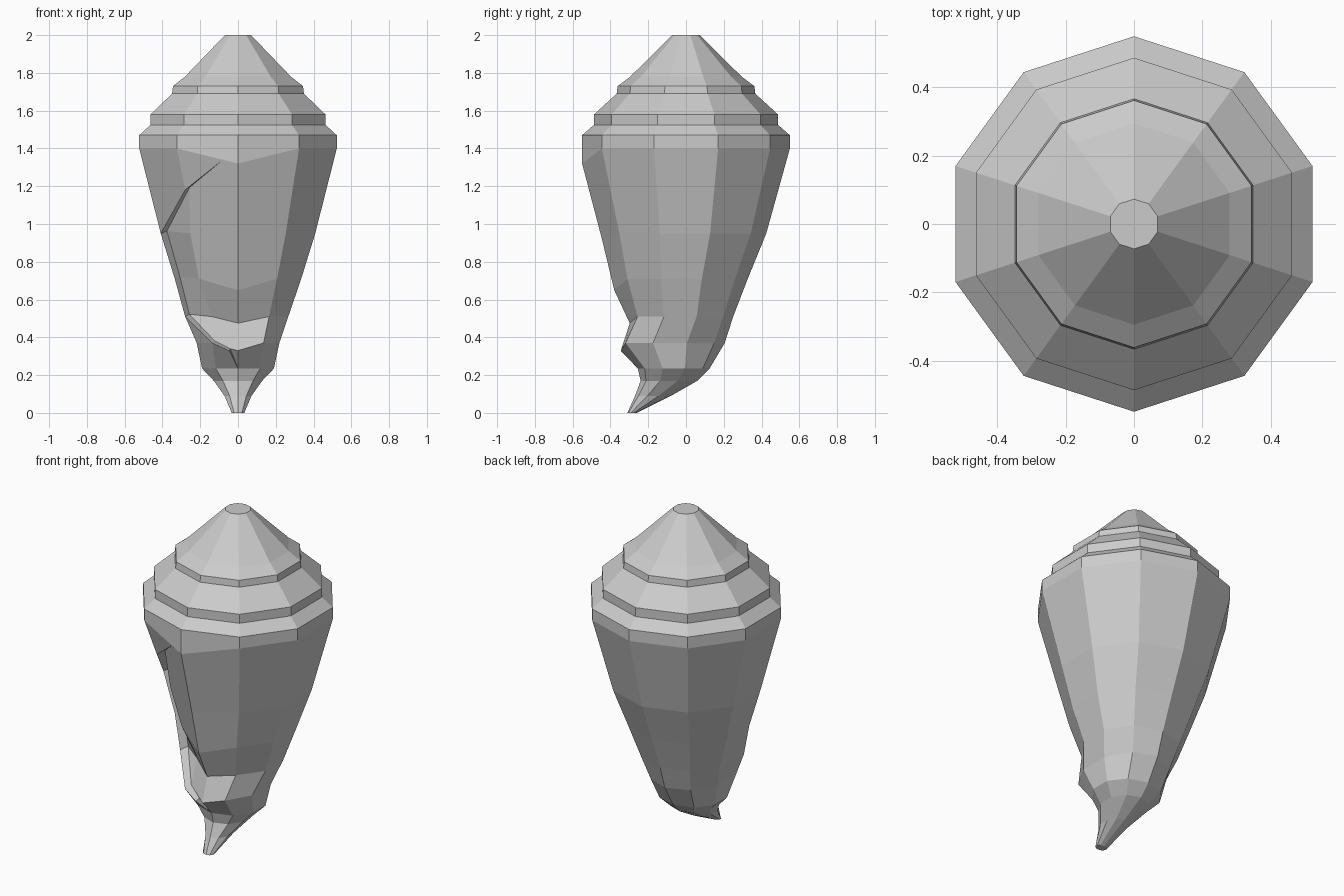
import bpy, bmesh, math

old = bpy.data.objects.get("Cube")
if old:
    bpy.data.objects.remove(old, do_unlink=True)

SIDES = 10
# Rings from spire to tip: height, x radius, y radius, y centre
RINGS = {
    "apex": (2.0, .073, .073, 0), "spire": (1.78, .295, .295, 0),
    "tier1_top": (1.73, .362, .362, 0), "tier1_low": (1.69, .367, .367, 0),
    "tier2_top": (1.58, .487, .487, 0), "tier2_low": (1.525, .487, .487, 0),
    "shoulder": (1.47, .55, .55, 0), "body": (1.4, .55, .55, 0),
    "upper": (.95, .43, .43, -.005), "middle": (.71, .352, .352, -.025),
    "lower": (.51, .28, .28, -.03), "bulge": (.37, .23, .29, -.085),
    "neck": (.235, .2, .19, -.065), "throat": (.17, .135, .15, -.09),
    "canal": (.09, .075, .095, -.175), "tip": (0, .035, .025, -.285),
}
# Front ridge corners sit lower than their rings: y, z
RIDGE = {"body": (-.55, 1.32), "upper": (-.445, .92), "middle": (-.38, .65),
         "lower": (-.298, .475), "bulge": (-.345, .33)}

bm = bmesh.new()
V = {}
for name, (z, rx, ry, cy) in RINGS.items():
    for k in range(SIDES):
        a = math.tau * k / SIDES
        co = (rx * math.sin(a), cy - ry * math.cos(a), z)
        if k == 0 and name in RIDGE:
            co = (0, *RIDGE[name])
        V[name, k] = bm.verts.new(co)
V["lower", 8].co = (-.28, -.16, .51)


def face(*verts):
    bm.faces.new(verts)


# Outer wall, leaving out the two columns of the mouth
names = list(RINGS)
mouth_rings = ("shoulder", "body", "upper", "middle", "lower", "bulge")
for hi, lo in zip(names, names[1:]):
    for k in range(SIDES):
        n = (k + 1) % SIDES
        if k == 9 and hi in mouth_rings:
            continue
        if k == 8 and hi in mouth_rings[1:5]:
            continue
        face(V[hi, k], V[lo, k], V[lo, n], V[hi, n])
for end in ("apex", "tip"):
    face(*[V[end, k] for k in range(SIDES)])

# Outer wall around the mouth
corner = bm.verts.new((-.08, -.524, 1.34))
notch = bm.verts.new((-.28, -.385, 1.18))
chin = bm.verts.new((-.045, -.345, .328))
face(V["shoulder", 9], V["body", 9], corner, V["body", 0], V["shoulder", 0])
face(V["body", 9], notch, corner)
face(V["body", 8], V["upper", 8], notch, V["body", 9])
face(V["lower", 8], V["bulge", 8], V["bulge", 9])
face(V["bulge", 9], V["neck", 9], V["neck", 0], chin)

# Lip thickness
lip = [corner, notch, V["upper", 8], V["middle", 8], V["lower", 8],
       V["bulge", 9], chin, V["neck", 0]]
inner = [corner]
for v in lip[1:-1]:
    inner.append(bm.verts.new((v.co.x * .92, v.co.y + .045, v.co.z + .012)))
inner.append(lip[-1])
for i in range(len(lip) - 1):
    ring = [lip[i], lip[i + 1], inner[i + 1], inner[i]]
    face(*dict.fromkeys(ring))

# Recessed wall inside the mouth, folded along its middle column
fold = {}
for name in ("upper", "middle", "lower"):
    v = V[name, 9]
    fold[name] = v
    v.co.y += .06
V["lower", 9].co.x = -.14
_, i_notch, i_up, i_mid, i_low, i_bulge, i_chin, _ = inner
face(corner, i_notch, fold["upper"], V["upper", 0], V["body", 0])
face(i_notch, i_up, fold["upper"])
sides = {"upper": i_up, "middle": i_mid, "lower": i_low}
for hi, lo in (("upper", "middle"), ("middle", "lower")):
    face(sides[hi], sides[lo], fold[lo], fold[hi])
    face(fold[hi], fold[lo], V[lo, 0], V[hi, 0])
face(i_low, i_bulge, fold["lower"])
face(fold["lower"], i_bulge, i_chin, V["bulge", 0], V["lower", 0])
face(i_chin, V["neck", 0], V["bulge", 0])

bmesh.ops.recalc_face_normals(bm, faces=bm.faces)
mesh = bpy.data.meshes.new("shell")
bm.to_mesh(mesh)
bm.free()
shell = bpy.data.objects.new("shell", mesh)
bpy.context.collection.objects.link(shell)

# Plain grey surface
grey = bpy.data.materials.new("pale_grey")
grey.use_nodes = True
color = (.6, .6, .6, 1)
grey.diffuse_color = color
grey.node_tree.nodes["Principled BSDF"].inputs["Base Color"].default_value = color
mesh.materials.append(grey)
